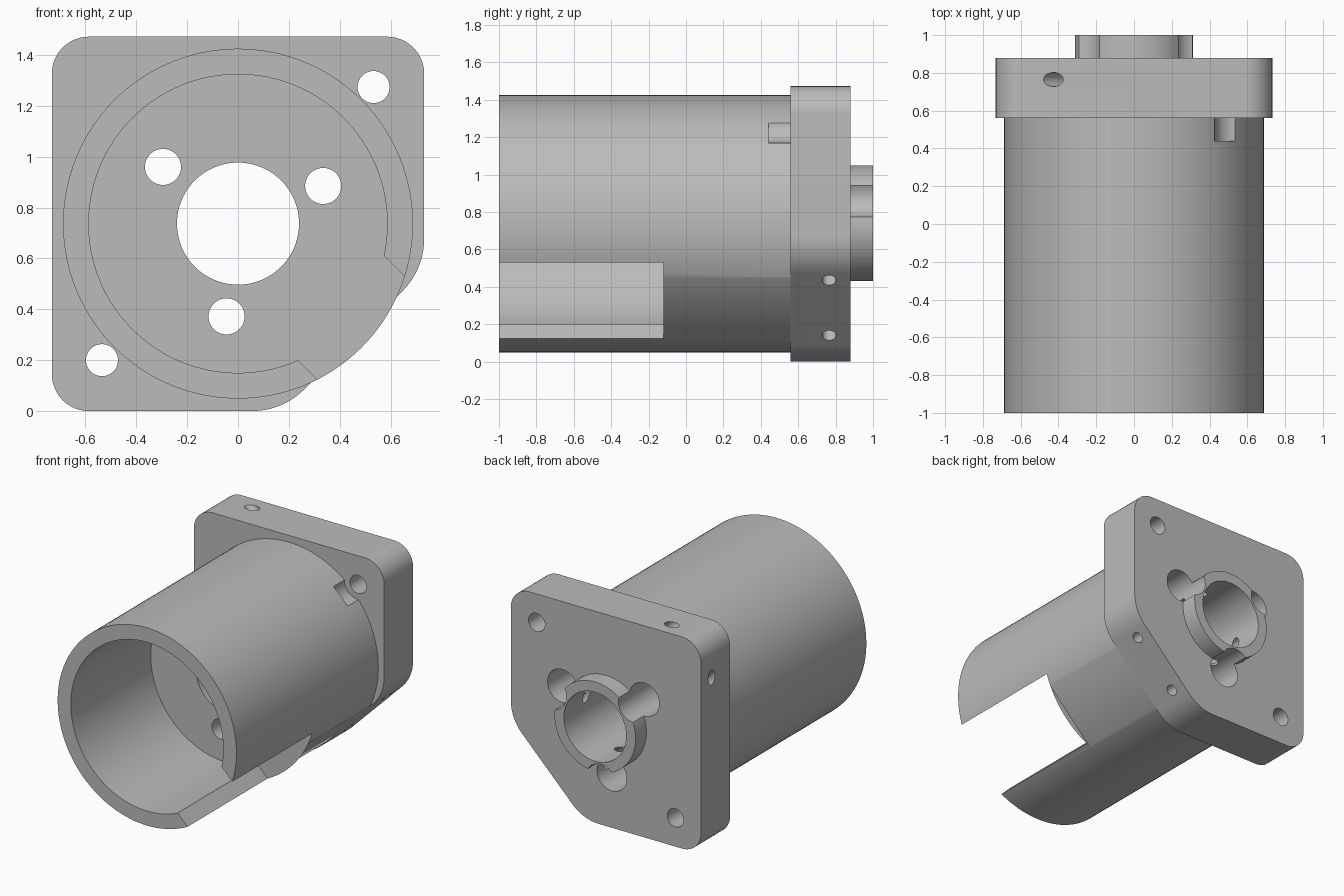
import bpy, bmesh, math
from mathutils import Matrix, Vector

cube = bpy.data.objects.get("Cube")
if cube:
    bpy.data.objects.remove(cube, do_unlink=True)

AXIS_Z = 0.737          # height of the main axis
FLAT = 0.645            # distance of the slanted flat from the axis
STEP = -0.12            # end of the hollow part

grey = bpy.data.materials.new("plain_grey")
grey.use_nodes = True
colour = (0.5, 0.5, 0.5, 1)
grey.diffuse_color = colour
grey.node_tree.nodes["Principled BSDF"].inputs["Base Color"].default_value = colour


def finish(name, bm):
    bmesh.ops.recalc_face_normals(bm, faces=bm.faces)
    mesh = bpy.data.meshes.new(name)
    bm.to_mesh(mesh)
    bm.free()
    mesh.materials.append(grey)
    obj = bpy.data.objects.new(name, mesh)
    bpy.context.collection.objects.link(obj)
    return obj


def rod(name, start, end, radius, sides=48):
    """Cylinder between two points."""
    start, end = Vector(start), Vector(end)
    along = end - start
    turn = along.to_track_quat('Z', 'Y').to_matrix().to_4x4()
    bm = bmesh.new()
    bmesh.ops.create_cone(bm, cap_ends=True, segments=sides, radius1=radius,
                          radius2=radius, depth=along.length,
                          matrix=Matrix.Translation((start + end) / 2) @ turn)
    return finish(name, bm)


def bore(name, x, z, y0, y1, radius, sides=48):
    return rod(name, (x, y0, z), (x, y1, z), radius, sides)


def slanted_box(name, u0, u1, v0, v1, y0, y1):
    """Box turned 45 degrees: u points to lower left side, v runs along the flat."""
    bm = bmesh.new()
    s = math.sqrt(0.5)
    corners = [(u0, v0), (u1, v0), (u1, v1), (u0, v1)]
    face = bm.faces.new([bm.verts.new(((u + v) * s, y0, AXIS_Z + (v - u) * s))
                         for u, v in corners])
    extrude(bm, face, y1 - y0)
    return finish(name, bm)


def extrude(bm, face, depth):
    ext = bmesh.ops.extrude_face_region(bm, geom=[face])
    moved = [g for g in ext["geom"] if isinstance(g, bmesh.types.BMVert)]
    bmesh.ops.translate(bm, verts=moved, vec=(0, depth, 0))


def combine(target, tool, operation):
    mod = target.modifiers.new(operation, 'BOOLEAN')
    mod.operation, mod.object, mod.solver = operation, tool, 'EXACT'
    bpy.context.view_layer.objects.active = target
    bpy.ops.object.modifier_apply(modifier=mod.name)
    bpy.data.objects.remove(tool, do_unlink=True)


def cut(target, tool):
    combine(target, tool, 'DIFFERENCE')


# Flange plate: rounded square with one large slanted corner
def rounded(points, steps=14):
    """Round each (x, z, radius) corner of a closed outline."""
    out = []
    for i, (x, z, r) in enumerate(points):
        p = Vector((x, z))
        a = (Vector(points[i - 1][:2]) - p).normalized()
        b = (Vector(points[(i + 1) % len(points)][:2]) - p).normalized()
        half = a.angle(b) / 2
        centre = p + (a + b).normalized() * (r / math.sin(half))
        t0 = p + a * (r / math.tan(half)) - centre
        t1 = p + b * (r / math.tan(half)) - centre
        for k in range(steps + 1):
            f = k / steps
            out.append(centre + t0.lerp(t1, f).normalized() * r
                       if 0 < f < 1 else centre + (t1 if f else t0))
    return out


W, TOP = 0.732, 1.472
offset = FLAT * math.sqrt(2) - AXIS_Z      # the flat is the line x - z = offset
outline = rounded([(-W, 0, 0.145), (offset, 0, 0.29), (W, W - offset, 0.29),
                   (W, TOP, 0.145), (-W, TOP, 0.145)])
bm = bmesh.new()
extrude(bm, bm.faces.new([bm.verts.new((p.x, 0.56, p.y)) for p in outline]), 0.32)
housing = finish("motor_housing", bm)

# Barrel: hollow in front, solid behind, with a slot and a flat on one side
barrel = bore("barrel", 0, AXIS_Z, -1, 0.62, 0.688, 128)
cut(barrel, bore("hollow", 0, AXIS_Z, -1.2, STEP, 0.587, 128))
cut(barrel, slanted_box("slot", 0.3, 1, -0.213, 0.317, -1.2, STEP))
cut(barrel, slanted_box("flat", FLAT, 1, -0.5, 0.5, STEP, 1))
combine(housing, barrel, 'UNION')

# Rear locating boss
combine(housing, bore("boss", 0, AXIS_Z, 0.8, 1, 0.312, 96), 'UNION')

# Centre bore and three counterbored screw holes
cut(housing, bore("centre_bore", 0, AXIS_Z, -0.5, 1.2, 0.24, 96))
for x, z in [(-0.295, 0.96), (0.335, 0.885), (-0.045, 0.372)]:
    cut(housing, bore("screw_hole", x, z, -0.5, 1.2, 0.071))
    cut(housing, bore("counterbore", x, z, 0.1, 1.2, 0.115))

# Two corner mounting holes with head clearance in the barrel
for x, z in [(0.533, 1.274), (-0.535, 0.2)]:
    cut(housing, bore("corner_hole", x, z, 0.5, 1.2, 0.063))
    cut(housing, bore("head_clearance", x, z, 0.44, 0.56, 0.106))

# Two slanted cross holes through the flange
for x, z in [(0.61, 0.435), (0.315, 0.14)]:
    cut(housing, rod("cross_hole", (x + 0.2, 0.765, z - 0.2),
                     (x - 1.3, 0.765, z + 1.3), 0.037, 32))

# Smooth shading with sharp edges
bpy.ops.object.select_all(action='DESELECT')
housing.select_set(True)
bpy.context.view_layer.objects.active = housing
bpy.ops.object.shade_smooth_by_angle(angle=math.radians(25))
